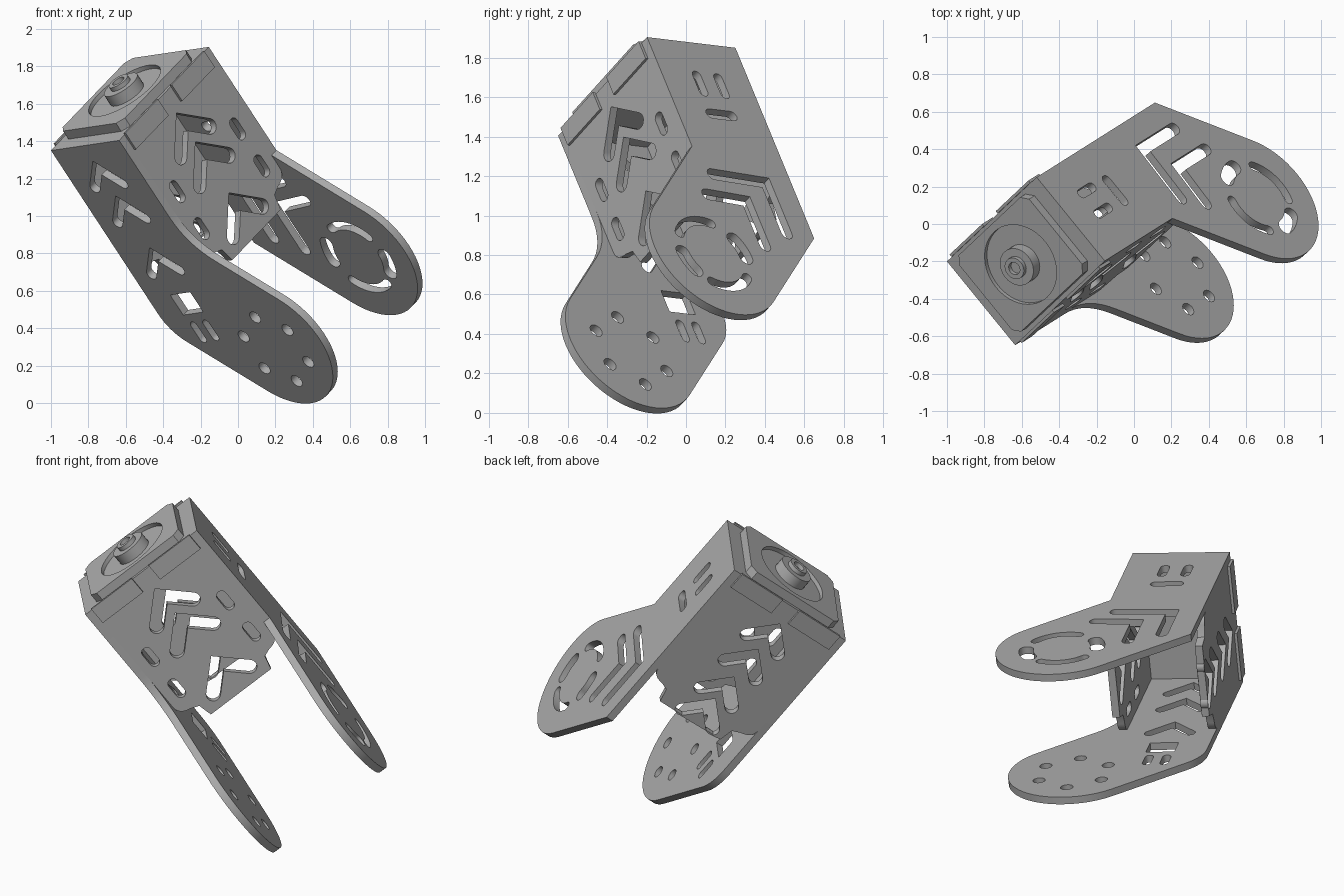
import bpy
from math import sin, cos, pi, radians
from mathutils import Matrix, Vector

if "Cube" in bpy.data.objects:
    bpy.data.objects.remove(bpy.data.objects["Cube"], do_unlink=True)

# Single material
grey = bpy.data.materials.new("plain grey")
grey.use_nodes = True
GREY = (0.42, 0.42, 0.42, 1)
grey.diffuse_color = GREY
grey.node_tree.nodes["Principled BSDF"].inputs["Base Color"].default_value = GREY

# Tilted bracket frame: long axis, across (plate to plate), depth (back to front)
ORIGIN = Vector((-1.0, -0.2, 1.35))
across = Vector((0.58, 0.545, 0.605)).normalized()
depth = Vector((0.635, -0.765, 0.10))
depth = (depth - across * depth.dot(across)).normalized()
along = across.cross(depth)
WIDTH, DEPTH, T = 0.826, 0.58, 0.045


def frame(x, y, z, offset):
    m = Matrix((x, y, z)).transposed().to_4x4()
    m.translation = ORIGIN + z * offset
    return m


def arc(c, r, start, end, n=12):
    return [Vector((c[0] + r * cos(radians(start + (end - start) * i / n)),
                    c[1] + r * sin(radians(start + (end - start) * i / n)))) for i in range(n + 1)]


def circle(c, r, n=32):
    return arc(c, r, 0, 360, n)[:-1]


def rect(x0, x1, y0, y1):
    return [(x0, y0), (x1, y0), (x1, y1), (x0, y1)]


def stroke(points, width):
    """Outline of a thick path with round ends and mitred corners."""
    p = [Vector(q) for q in points]
    r = width / 2
    dirs = [(b - a).normalized() for a, b in zip(p, p[1:])]
    left, right = [], []
    for i in range(1, len(p) - 1):
        n0 = Vector((-dirs[i - 1].y, dirs[i - 1].x))
        n1 = Vector((-dirs[i].y, dirs[i].x))
        m = (n0 + n1).normalized()
        m *= r / m.dot(n0)
        left.append(p[i] + m)
        right.append(p[i] - m)

    def cap(c, d):
        n = Vector((-d.y, d.x))
        return [c + r * (n * cos(pi * k / 8) + d * sin(pi * k / 8)) for k in range(9)]
    return left + cap(p[-1], dirs[-1]) + right[::-1] + cap(p[0], -dirs[0])


def slot(x, y, length, width, upright=False):
    h = (length - width) / 2
    d = Vector((0, h)) if upright else Vector((h, 0))
    c = Vector((x, y))
    return stroke([c - d, c + d], width)


def chevron(x, y, leg, width):
    return stroke([(x + leg, y - leg), (x, y), (x + leg, y + leg)], width)


def fillet(p, corner, q, n=8):
    p, c, q = Vector(p), Vector(corner), Vector(q)
    return [p * (1 - t) ** 2 + c * 2 * t * (1 - t) + q * t * t for t in [i / n for i in range(n + 1)]]


def sheet(name, outline, holes, matrix, thickness):
    """Flat part cut from a filled profile, with holes."""
    cu = bpy.data.curves.new(name + "_profile", "CURVE")
    cu.dimensions = "2D"
    cu.fill_mode = "BOTH"
    cu.extrude = thickness / 2
    for loop in [outline] + holes:
        s = cu.splines.new("POLY")
        s.points.add(len(loop) - 1)
        for point, v in zip(s.points, loop):
            point.co = (v[0], v[1], 0, 1)
        s.use_cyclic_u = True
    tmp = bpy.data.objects.new(name + "_tmp", cu)
    bpy.context.collection.objects.link(tmp)
    bpy.context.view_layer.update()
    mesh = bpy.data.meshes.new_from_object(tmp.evaluated_get(bpy.context.evaluated_depsgraph_get()))
    bpy.data.objects.remove(tmp, do_unlink=True)
    mesh.materials.clear()
    mesh.materials.append(grey)
    ob = bpy.data.objects.new(name, mesh)
    ob.matrix_world = matrix
    bpy.context.collection.objects.link(ob)
    bpy.ops.object.select_all(action="DESELECT")
    ob.select_set(True)
    bpy.context.view_layer.objects.active = ob
    bpy.ops.object.shade_smooth_by_angle(angle=radians(30))
    return ob


def side_frame(b):
    return frame(along, depth, -across, -b)


def panel_frame(c):
    return frame(along, across, depth, c)


def end_frame(a):
    return frame(across, depth, along, a)


# Side plates: straight body, then an arm turned by 45 degrees with a round end
HUB, R = (1.405, 0.735), 0.39
tip = arc(HUB, R, -45, 135, 32)
outer = HUB[0] - HUB[1] + R * 2 ** 0.5
inner = HUB[0] - HUB[1] - R * 2 ** 0.5 + DEPTH

lower_outline = ([(0, 0)] + fillet((outer - 0.12, 0), (outer, 0), (outer + 0.085, 0.085)) + tip
                 + fillet((inner + 0.13, DEPTH + 0.13), (inner, DEPTH), (inner - 0.18, DEPTH))
                 + [(0, DEPTH)])
lower_holes = [chevron(a, 0.27, 0.12, 0.065) for a in (0.15, 0.385, 0.735)]
lower_holes += [rect(1.0, 1.135, 0.19, 0.36)]
lower_holes += [slot(1.255, c, 0.14, 0.05) for c in (0.22, 0.325)]
lower_holes += [circle(p, 0.037, 16) for p in circle((1.43, 0.735), 0.215, 6)]
sheet("lower_side_plate", lower_outline, lower_holes, side_frame(T / 2), T)

upper_outline = [(0, 0), (outer, 0)] + tip + [(inner, DEPTH), (0, DEPTH)]
upper_holes = [slot(0.27, c, 0.16, 0.055) for c in (0.205, 0.345)]
upper_holes += [slot(0.463, 0.287, 0.2, 0.06, True)]
upper_holes += [stroke([(1.21, 0.175), (0.885, 0.175), (0.87, 0.515)], 0.07),
                stroke([(1.31, 0.36), (1.025, 0.36), (1.01, 0.61)], 0.07)]
for mid, half, width in ((-12, 38, 0.055), (160, 38, 0.055), (-106, 16, 0.085), (70, 16, 0.085)):
    upper_holes.append(stroke(arc(HUB, 0.21, mid - half, mid + half), width))
sheet("upper_side_plate", upper_outline, upper_holes, side_frame(WIDTH - T / 2), T)

# Front and back panels between the plates, with notched lower corners
B0, B1, END = T, WIDTH - T, 0.955
MID = WIDTH / 2
panel_outline = ([(0, B0)] + fillet((0.78, B0), (0.84, B0), (0.85, 0.12)) + [(0.87, 0.17), (END, 0.19)]
                 + [(END, WIDTH - 0.19), (0.87, WIDTH - 0.17)]
                 + fillet((0.85, WIDTH - 0.12), (0.84, B1), (0.78, B1)) + [(0, B1)])
front_holes = [chevron(a, MID, 0.135, 0.085) for a in (0.19, 0.385, 0.73)]
front_holes += [slot(a, b, 0.135, 0.06) for a in (0.45, 0.7) for b in (0.135, 0.69)]
sheet("front_panel", panel_outline, front_holes, panel_frame(DEPTH - T / 2), T)
back_holes = [chevron(a, MID - 0.03, 0.115, 0.08) for a in (0.19, 0.4, 0.63, 0.81)]
sheet("back_panel", panel_outline, back_holes, panel_frame(T / 2), T)

# Raised flaps beside the end cap
for side, c in (("front", DEPTH + 0.008), ("back", -0.008)):
    for i, b in enumerate((0.05, 0.476)):
        sheet(f"{side}_flap_{i + 1}", rect(-0.01, 0.1, b, b + 0.3), [], panel_frame(c), 0.016)

# End cap with recessed disc, boss and hollow nub
CENTRE = (MID, DEPTH / 2)
sheet("end_wall", rect(B0, B1, T, DEPTH - T), [], end_frame(T / 2), T)
x0, x1, y0, y1, k = 0.09, WIDTH - 0.09, 0.025, DEPTH - 0.025, 0.04
slab = [(x0 + k, y0), (x1 - k, y0), (x1, y0 + k), (x1, y1 - k),
        (x1 - k, y1), (x0 + k, y1), (x0, y1 - k), (x0, y0 + k)]
sheet("cap_slab", slab, [circle(CENTRE, 0.225, 48)], end_frame(-0.0275), 0.055)
sheet("recessed_disc", circle(CENTRE, 0.225, 48), [], end_frame(-0.015), 0.03)
sheet("shaft_boss", circle(CENTRE, 0.105), [], end_frame(-0.06), 0.07)
sheet("shaft_nub", circle(CENTRE, 0.06), [circle(CENTRE, 0.035)], end_frame(-0.105), 0.03)
